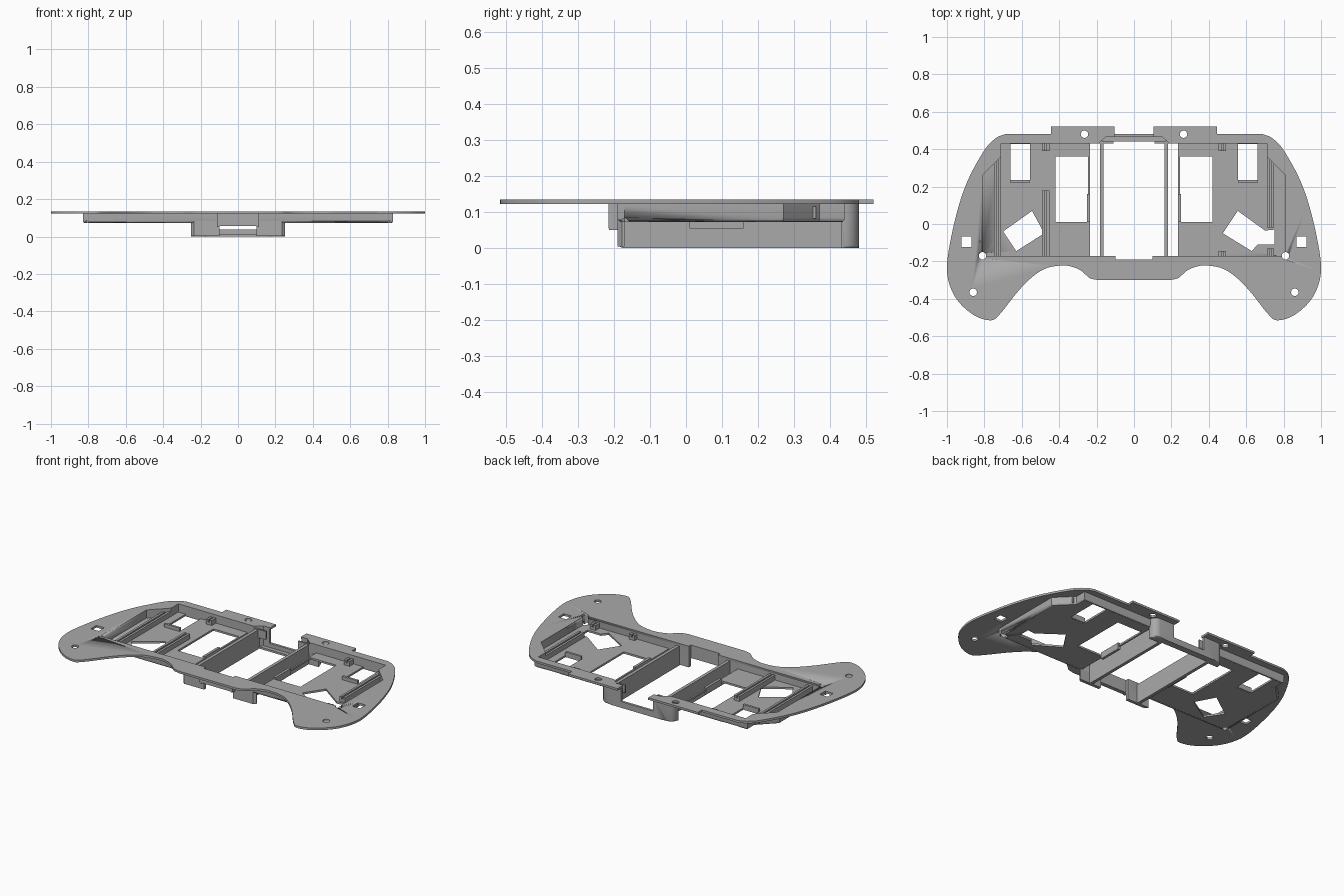
import bpy, bmesh, math
from mathutils import Vector

cube = bpy.data.objects.get("Cube")
if cube:
    bpy.data.objects.remove(cube)

grey = bpy.data.materials.new("mid_grey")
grey.use_nodes = True
grey.diffuse_color = (0.4, 0.4, 0.4, 1)
grey.node_tree.nodes["Principled BSDF"].inputs["Base Color"].default_value = (0.4, 0.4, 0.4, 1)

TOP, UNDER, FLOOR = 0.135, 0.122, 0.072


def flip(points, side):
    return [(x * side, y) for x, y in points]


def smooth(points, steps=6):
    """Rounded path through the points."""
    p = [Vector(q) for q in points]
    p = [p[0]] + p + [p[-1]]
    out = []
    for a, b, c, d in zip(p, p[1:], p[2:], p[3:]):
        for i in range(steps):
            t = i / steps
            v = b + (c - a) * t / 2 + (2 * a - 5 * b + 4 * c - d) * t * t / 2 \
                + (3 * b - a - 3 * c + d) * t ** 3 / 2
            out.append(tuple(v))
    return out + [points[-1]]


def circle(x, y, r=0.02, n=24):
    return [(x + r * math.cos(math.tau * i / n), y + r * math.sin(math.tau * i / n)) for i in range(n)]


def rect(x0, x1, y0, y1):
    return [(x0, y0), (x1, y0), (x1, y1), (x0, y1)]


def prism(name, loops, z0, z1, round_at=None, radius=0.015):
    """Extrude an outline with holes; optionally round the lower edges along given points."""
    cu = bpy.data.curves.new(name, 'CURVE')
    cu.dimensions, cu.fill_mode, cu.extrude = '2D', 'BOTH', (z1 - z0) / 2
    for loop in loops:
        s = cu.splines.new('POLY')
        s.points.add(len(loop) - 1)
        for pt, (x, y) in zip(s.points, loop):
            pt.co = (x, y, 0, 1)
        s.use_cyclic_u = True
    ob = bpy.data.objects.new(name, cu)
    bpy.context.collection.objects.link(ob)
    bpy.ops.object.select_all(action='DESELECT')
    ob.select_set(True)
    bpy.context.view_layer.objects.active = ob
    bpy.ops.object.convert(target='MESH')
    ob = bpy.context.object
    ob.name = name
    bm = bmesh.new()
    bm.from_mesh(ob.data)
    bmesh.ops.translate(bm, verts=bm.verts, vec=(0, 0, (z0 + z1) / 2))
    bmesh.ops.remove_doubles(bm, verts=bm.verts, dist=0.0005)
    bmesh.ops.dissolve_limit(bm, angle_limit=0.01, verts=bm.verts, edges=bm.edges)
    bmesh.ops.recalc_face_normals(bm, faces=bm.faces)
    if round_at:
        def low(v):
            return v.co.z < z0 + 0.001 and any((v.co.xy - Vector(q)).length < 0.002 for q in round_at)
        edges = [e for e in bm.edges if low(e.verts[0]) and low(e.verts[1])]
        bmesh.ops.bevel(bm, geom=edges, offset=radius, segments=3, profile=0.5, affect='EDGES')
    bm.to_mesh(ob.data)
    bm.free()
    ob.data.materials.clear()
    ob.data.materials.append(grey)
    bpy.ops.object.shade_smooth_by_angle(angle=math.radians(30))
    return ob


def block(name, x0, x1, y0, y1, z0, z1):
    return prism(name, [rect(x0, x1, y0, y1)], z0, z1)


def drill(ob, cutters):
    bpy.context.view_layer.objects.active = ob
    for c in cutters:
        m = ob.modifiers.new("hole", 'BOOLEAN')
        m.operation, m.solver, m.object = 'DIFFERENCE', 'EXACT', c
        bpy.ops.object.modifier_apply(modifier=m.name)


# Face plate: grips, rear tabs and the open tray mouth as one outline
front_edge = smooth([(0.19, -0.30), (0.235, -0.29), (0.265, -0.265), (0.30, -0.24), (0.37, -0.222),
                     (0.465, -0.235), (0.54, -0.28), (0.62, -0.36), (0.72, -0.485), (0.77, -0.515),
                     (0.86, -0.485), (0.95, -0.40), (0.995, -0.29), (0.995, -0.17), (0.95, 0.05),
                     (0.89, 0.23), (0.80, 0.395), (0.74, 0.458), (0.69, 0.48)])
mouth = [(0.71, 0.43), (0.71, 0.36), (0.81, 0.26), (0.81, -0.17), (0.1, -0.17), (0.1, -0.19)]
half = front_edge + [(0.445, 0.48), (0.445, 0.52), (0.105, 0.52), (0.105, 0.465),
                     (0.15, 0.465), (0.19, 0.43)] + mouth
holes = []
for s in (1, -1):
    holes += [circle(0.265 * s, 0.48), circle(0.86 * s, -0.365),
              flip(rect(0.868, 0.922, -0.122, -0.068), s)]
plate = prism("face_plate", [half + flip(half, -1)[::-1]] + holes, UNDER, TOP)

corner_cutters = [prism("corner_cutter", [circle(0.81 * s, -0.17)], 0, 0.2) for s in (1, -1)]
drill(plate, corner_cutters)

# Side trays, mirrored about the middle
for s, side in ((1, "left"), (-1, "right")):
    outer = [(0.1, -0.19), (0.83, -0.19), (0.83, 0.27), (0.73, 0.37), (0.73, 0.44), (0.11, 0.44)]
    inner = [(0.11, 0.43)] + mouth[:5]
    wall = prism(side + "_tray_wall", [flip(outer + inner, s)], FLOOR, UNDER + 0.001,
                 flip(outer, s), 0.012)
    base = [(0.235, -0.18), (0.82, -0.18), (0.82, 0.264), (0.72, 0.364), (0.72, 0.435), (0.66, 0.435),
            (0.66, 0.225), (0.557, 0.225), (0.557, 0.435), (0.235, 0.435)]
    if s == 1:
        slot = [(0.555, 0.07), (0.70, -0.035), (0.75, -0.03), (0.75, -0.11), (0.66, -0.11),
                (0.63, -0.145), (0.475, -0.05)]
    else:
        slot = [(0.70, -0.04), (0.545, 0.07), (0.48, -0.05), (0.63, -0.145)]
    floor = prism(side + "_tray_floor",
                  [flip(base, s), flip(rect(0.245, 0.42, 0.01, 0.36), s), flip(slot, s)],
                  FLOOR + 0.0005, FLOOR + 0.012)
    for ob in (wall, floor):
        drill(ob, corner_cutters)

    # Paired ribs standing on the tray floor
    outer_runs = ((-0.172, -0.13), (-0.02, 0.36)) if s == 1 else ((-0.172, 0.36),)
    inner_runs = ((-0.172, -0.145), (0.39, 0.432)) if s == 1 else ((-0.172, 0.18), (0.39, 0.432))
    for start, runs in ((0.71, outer_runs), (0.453, inner_runs)):
        for y0, y1 in runs:
            for x in (start, start + 0.024):
                a, b = sorted((x * s, (x + 0.014) * s))
                block(side + "_rib", a, b, y0, y1, FLOOR + 0.01, 0.115)
            a, b = sorted(((start + 0.012) * s, (start + 0.026) * s))
            block(side + "_rib_web", a, b, y0, y1, FLOOR + 0.01, 0.1)

    # Lips by the rear notch and beside the window
    lip = flip(rect(0.555, 0.662, 0.222, 0.236), s)
    prism(side + "_notch_lip", [lip], FLOOR + 0.001, 0.105)
    prism(side + "_window_lip", [flip(rect(0.234, 0.25, 0.01, 0.16), s)], 0.055, 0.095)

    # Centre channel: rail, rounded rear pillar and front post
    rail = prism(side + "_channel_rail", [flip(rect(0.163, 0.183, -0.19, 0.445), s)], 0, 0.12)
    bm = bmesh.new()
    bm.from_mesh(rail.data)
    ends = [e for e in bm.edges if all(v.co.z < 0.001 for v in e.verts)
            and abs(e.verts[0].co.y - e.verts[1].co.y) < 0.001]
    bmesh.ops.bevel(bm, geom=ends, offset=0.018, segments=4, profile=0.5, affect='EDGES')
    bm.to_mesh(rail.data)
    bm.free()
    bend = [(0.25 - 0.04 * (1 - math.cos(t)), 0.44 + 0.04 * math.sin(t))
            for t in [i * math.pi / 12 for i in range(7)]]
    pillar = [(0.235, 0.43), (0.25, 0.43)] + bend + [(0.11, 0.48), (0.11, 0.465), (0.15, 0.465), (0.185, 0.43)]
    prism(side + "_rear_pillar", [flip(pillar, s)], 0, UNDER + 0.001, flip(bend, s), 0.008)
    post = [(0.1, -0.19), (0.235, -0.19), (0.25, -0.178), (0.25, -0.17), (0.1, -0.17)]
    prism(side + "_front_post", [flip(post, s)], 0.004, UNDER + 0.001)
    prism(side + "_front_return", [flip(rect(0.1, 0.112, -0.213, -0.18), s)], 0.05, UNDER + 0.001)

# Centre front panel and low rear sill
block("front_panel", -0.112, 0.112, -0.215, -0.19, 0.055, UNDER + 0.001)
block("rear_sill", -0.18, 0.18, 0.465, 0.48, 0, 0.038)
block("rear_ledge", -0.18, 0.18, 0.44, 0.47, 0, 0.012)

for c in corner_cutters:
    bpy.data.objects.remove(c)
